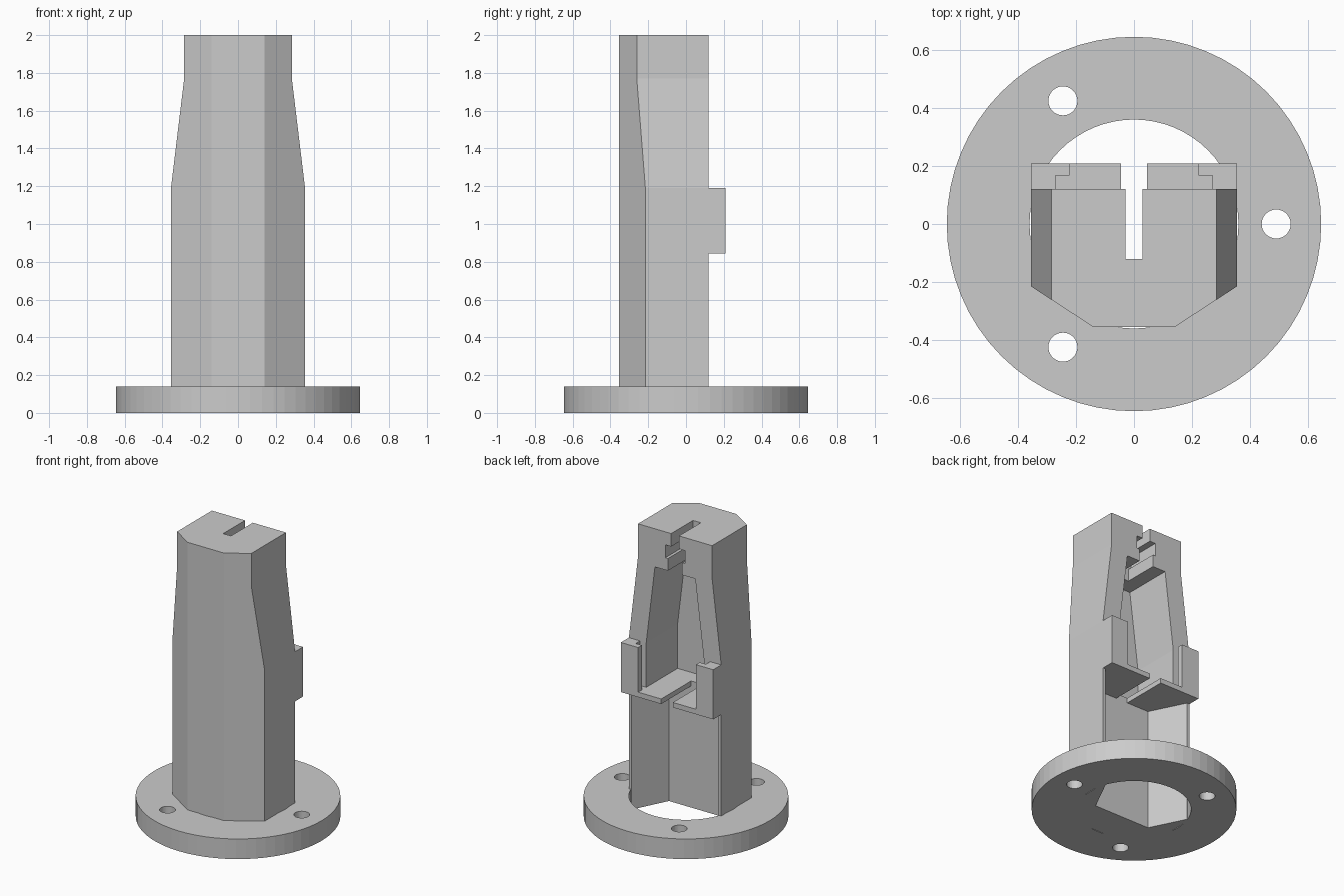
import bpy, bmesh, math

if "Cube" in bpy.data.objects:
    bpy.data.objects.remove(bpy.data.objects["Cube"])

grey = bpy.data.materials.new("plain_grey")
grey.diffuse_color = (0.6, 0.6, 0.6, 1)
grey.use_nodes = True
grey.node_tree.nodes["Principled BSDF"].inputs["Base Color"].default_value = grey.diffuse_color


def prism(name, pts, a, b, axis="z"):
    """Extrude a 2D outline from a to b along z, or an x-z outline along y."""
    bm = bmesh.new()
    put = (lambda p, h: (p[0], p[1], h)) if axis == "z" else (lambda p, h: (p[0], h, p[1]))
    lo = [bm.verts.new(put(p, a)) for p in pts]
    hi = [bm.verts.new(put(p, b)) for p in pts]
    n = len(pts)
    bm.faces.new(lo)
    bm.faces.new(hi)
    for i in range(n):
        bm.faces.new((lo[i], lo[(i + 1) % n], hi[(i + 1) % n], hi[i]))
    bmesh.ops.recalc_face_normals(bm, faces=bm.faces)
    me = bpy.data.meshes.new(name)
    bm.to_mesh(me)
    bm.free()
    me.materials.append(grey)
    ob = bpy.data.objects.new(name, me)
    bpy.context.collection.objects.link(ob)
    return ob


def circle(r, n, cx=0, cy=0):
    return [(cx + r * math.cos(2 * math.pi * i / n), cy + r * math.sin(2 * math.pi * i / n)) for i in range(n)]


def rect(x0, x1, y0, y1):
    return [(x0, y0), (x1, y0), (x1, y1), (x0, y1)]


def mirrored(half):
    """Close an outline given its right half, listed bottom to top."""
    return half + [(-x, y) for x, y in reversed(half)]


def combine(ob, other, op):
    """Apply a boolean and remove the helper."""
    other.hide_render = True
    m = ob.modifiers.new(op, "BOOLEAN")
    m.operation, m.solver, m.object = op, "EXACT", other
    bpy.context.view_layer.update()
    me = bpy.data.meshes.new_from_object(ob.evaluated_get(bpy.context.evaluated_depsgraph_get()))
    ob.modifiers.clear()
    ob.data = me
    bpy.data.objects.remove(other)


# Tower: chamfered outline, narrowed by the tapered side profile
tower = prism("tower", mirrored([(0.14, -0.355), (0.355, -0.215), (0.355, 0.12)]), 0, 2)
taper = prism("taper", mirrored([(0.5, -0.1), (0.5, 1.0), (0.355, 1.0), (0.355, 1.19), (0.285, 1.77), (0.285, 2.1)]),
              -1, 1, "y")
combine(tower, taper, "INTERSECT")

# Lower channel, open at the back and the bottom
combine(tower, prism("lower_channel", mirrored([(0.215, -0.12), (0.36, 0.17)]), -0.1, 0.845), "DIFFERENCE")

# Upper pocket, following the taper
pocket = [(0.222, 0.88), (0.222, 1.19), (0.155, 1.735)]
combine(tower, prism("pocket", mirrored(pocket), -0.225, 0.3, "y"), "DIFFERENCE")

# Stepped slot through the top
slot = [(0.055, 1.7), (0.055, 1.82), (0.075, 1.82), (0.075, 1.91), (0.03, 1.91), (0.03, 2.1)]
combine(tower, prism("top_slot", mirrored(slot), -0.12, 0.3, "y"), "DIFFERENCE")

# Slot in the shelf
combine(tower, prism("shelf_slot", rect(-0.045, 0.045, -0.12, 0.3), 0.8, 0.93), "DIFFERENCE")

# Rear brackets: shelf lip and stepped upright on each side
for s in (-1, 1):
    lip = prism("bracket", [(s * x, y) for x, y in rect(0.045, 0.355, 0.12, 0.208)], 0.845, 0.88)
    upright = [(0.27, 0.12), (0.355, 0.12), (0.355, 0.208), (0.222, 0.208), (0.222, 0.167), (0.27, 0.167)]
    combine(lip, prism("upright", [(s * x, y) for x, y in upright], 0.845, 1.19), "UNION")
    combine(tower, lip, "UNION")

# Round flange with centre hole and three bolt holes
flange = prism("flanged_tower", circle(0.645, 64), 0, 0.14)
combine(flange, prism("centre_hole", circle(0.36, 64), -0.1, 0.3), "DIFFERENCE")
for k in range(3):
    a = k * 2 * math.pi / 3
    hole = prism("bolt_hole", circle(0.05, 32, 0.49 * math.cos(a), 0.49 * math.sin(a)), -0.1, 0.3)
    combine(flange, hole, "DIFFERENCE")
combine(flange, tower, "UNION")
